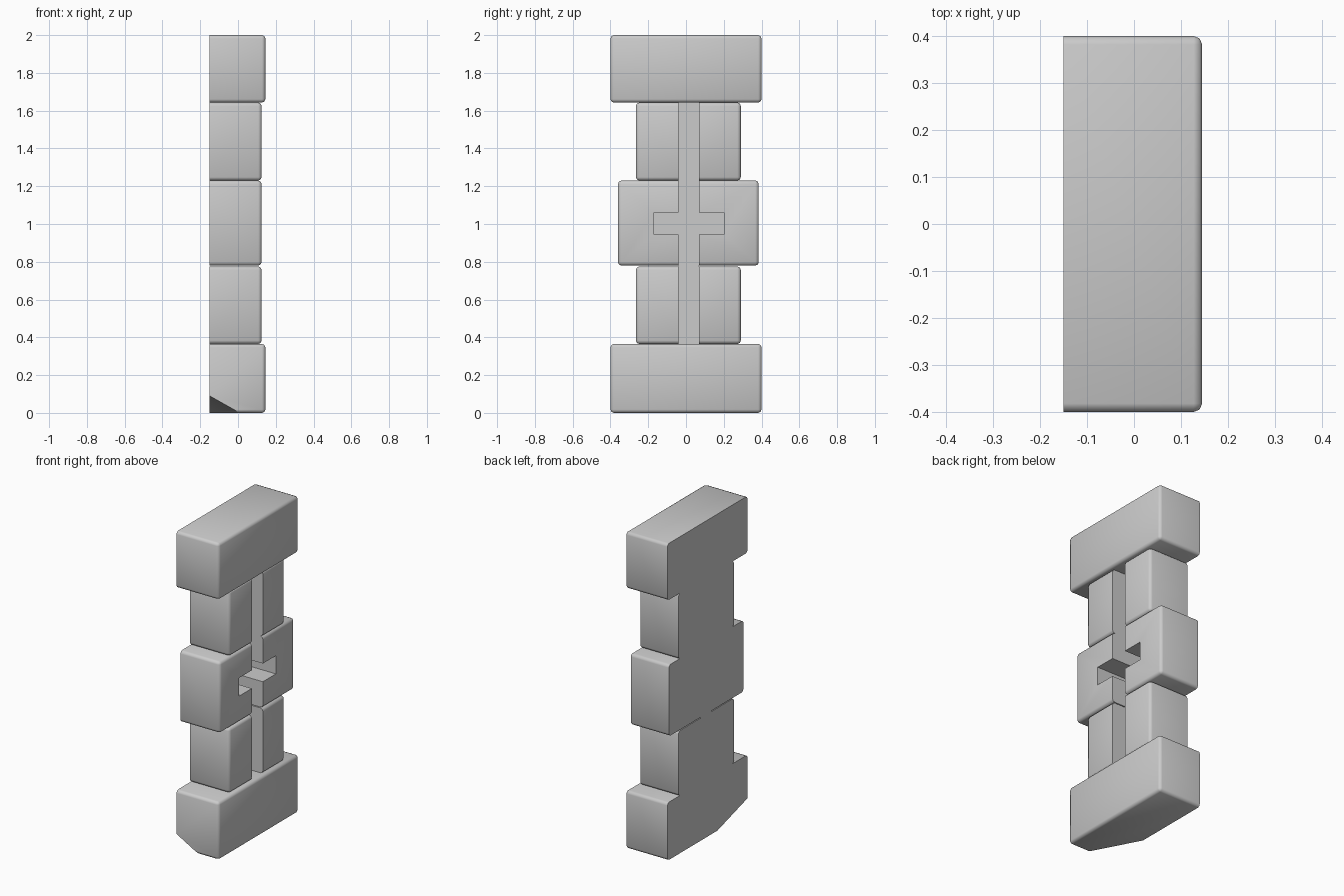
import bpy, bmesh
from math import radians

if "Cube" in bpy.data.objects:
    bpy.data.objects.remove(bpy.data.objects["Cube"])

BACK = -0.15
IN_L, IN_R = -0.04, 0.07       # slit sides
NOTCH_L, NOTCH_R = -0.17, 0.20  # cross bar ends
NZ0, NZ1 = 0.945, 1.06          # cross bar heights


def finish(name, bm):
    bmesh.ops.recalc_face_normals(bm, faces=bm.faces)
    me = bpy.data.meshes.new(name)
    bm.to_mesh(me)
    bm.free()
    ob = bpy.data.objects.new(name, me)
    bpy.context.collection.objects.link(ob)
    bpy.context.view_layer.objects.active = ob
    ob.select_set(True)
    bpy.ops.object.shade_smooth_by_angle(angle=radians(50))
    ob.select_set(False)
    return ob


def stone(name, outline, front, cut=False):
    """Extrude a (y, z) outline from the back plane; round the outer edges only."""
    bm = bmesh.new()
    face = bm.faces.new([bm.verts.new((BACK, y, z)) for y, z in outline])
    ext = bmesh.ops.extrude_face_region(bm, geom=[face], use_keep_orig=True)
    for v in ext["geom"]:
        if isinstance(v, bmesh.types.BMVert):
            v.co.x = front
    bmesh.ops.recalc_face_normals(bm, faces=bm.faces)

    def rounded(e):
        at_back = all(v.co.x < BACK + 0.001 for v in e.verts)
        at_slit = all(NOTCH_L - 0.01 < v.co.y < NOTCH_R + 0.01 for v in e.verts)
        return not at_back and not at_slit

    bmesh.ops.bevel(bm, geom=[e for e in bm.edges if rounded(e)], offset=0.018,
                    offset_type='OFFSET', segments=2, profile=0.5, affect='EDGES')
    if cut:  # broken lower back corner
        bmesh.ops.bisect_plane(bm, geom=bm.verts[:] + bm.edges[:] + bm.faces[:],
                               plane_co=(BACK, -0.4, 0.09),
                               plane_no=(-1 / 0.16, -1 / 0.30, -1 / 0.09),
                               clear_outer=True)
        bmesh.ops.holes_fill(bm, edges=[e for e in bm.edges if e.is_boundary], sides=0)
    return finish(name, bm)


def rect(y0, y1, z0, z1):
    return [(y0, z0), (y1, z0), (y1, z1), (y0, z1)]


# Lintel and sill
stone("lintel", rect(-0.4, 0.4, 1.643, 2.0), 0.145)
stone("sill", rect(-0.4, 0.4, 0.0, 0.365), 0.145, cut=True)

# Jamb stones beside the slit
for side, inner, outer, notch, wide in (("left", IN_L, -0.265, NOTCH_L, -0.36),
                                        ("right", IN_R, 0.29, NOTCH_R, 0.385)):
    for level, z0, z1 in (("lower", 0.365, 0.775), ("upper", 1.23, 1.643)):
        stone(f"{level}_jamb_{side}", rect(inner, outer, z0, z1), 0.125)
    stone(f"middle_jamb_{side}",
          [(wide, 0.78), (inner, 0.78), (inner, NZ0), (notch, NZ0),
           (notch, NZ1), (inner, NZ1), (inner, 1.23), (wide, 1.23)], 0.125)

# Cross-shaped panel closing the slit at the back
bm = bmesh.new()
bm.faces.new([bm.verts.new((BACK, y, z)) for y, z in (
    (IN_L, 0.365), (IN_R, 0.365), (IN_R, NZ0), (NOTCH_R, NZ0), (NOTCH_R, NZ1), (IN_R, NZ1),
    (IN_R, 1.643), (IN_L, 1.643), (IN_L, NZ1), (NOTCH_L, NZ1), (NOTCH_L, NZ0), (IN_L, NZ0))])
finish("slit_back_panel", bm)
